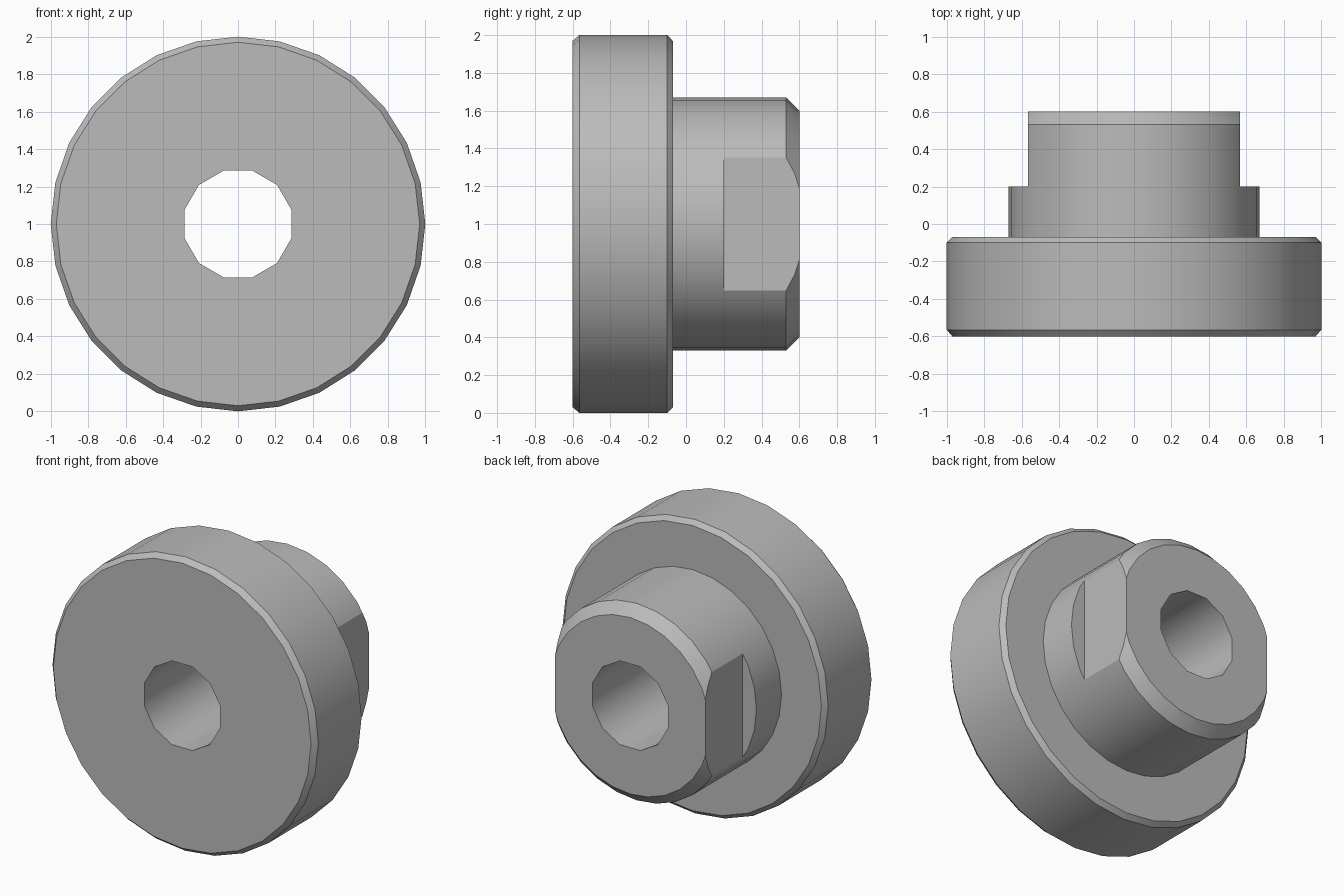
import bpy, bmesh, math
from mathutils import Matrix, Vector

cube = bpy.data.objects.get("Cube")
if cube:
    bpy.data.objects.remove(cube, do_unlink=True)

AXIS_Z = 1.0      # height of the turning axis, which runs along y
SIDES = 28

steel = bpy.data.materials.new("plain_grey")
steel.use_nodes = True
GREY = (0.5, 0.5, 0.5, 1.0)
steel.diffuse_color = GREY
steel.node_tree.nodes["Principled BSDF"].inputs["Base Color"].default_value = GREY


def make_object(name, bm):
    bmesh.ops.recalc_face_normals(bm, faces=bm.faces)
    mesh = bpy.data.meshes.new(name)
    bm.to_mesh(mesh)
    bm.free()
    mesh.materials.append(steel)
    obj = bpy.data.objects.new(name, mesh)
    bpy.context.collection.objects.link(obj)
    return obj


def turned(name, profile, sides, turn=0.0):
    """Revolve (radius, y) points about the axis and cap both ends."""
    bm = bmesh.new()
    rings = []
    for r, y in profile:
        angles = [math.tau * i / sides + turn for i in range(sides)]
        rings.append([bm.verts.new((r * math.cos(a), y, AXIS_Z + r * math.sin(a)))
                      for a in angles])
    for a, b in zip(rings, rings[1:]):
        for i in range(sides):
            j = (i + 1) % sides
            bm.faces.new((a[i], a[j], b[j], b[i]))
    bm.faces.new(rings[0])
    bm.faces.new(rings[-1])
    return make_object(name, bm)


def block(name, low, high):
    low, high = Vector(low), Vector(high)
    bm = bmesh.new()
    size = Matrix.Diagonal((*(high - low), 1.0))
    bmesh.ops.create_cube(bm, size=1.0, matrix=Matrix.Translation((low + high) / 2) @ size)
    return make_object(name, bm)


# Chamfered flange and boss, turned in one piece
body = turned("flanged_bush", [
    (0.97, -0.6), (1.0, -0.565), (1.0, -0.1), (0.97, -0.07),
    (0.67, -0.07), (0.67, 0.53), (0.6, 0.6)], SIDES)

# Through bore and the two spanner flats on the boss
cutters = [turned("bore_cutter", [(0.295, -1), (0.295, 1)], 12, math.radians(15)),
           block("left_flat_cutter", (0.565, 0.2, 0), (1.2, 1, 2)),
           block("right_flat_cutter", (-1.2, 0.2, 0), (-0.565, 1, 2))]
for cutter in cutters:
    cutter.hide_render = True
    cut = body.modifiers.new(cutter.name, "BOOLEAN")
    cut.operation = "DIFFERENCE"
    cut.solver = "EXACT"
    cut.object = cutter

# Bake the cuts, then drop the cutters
bpy.ops.object.select_all(action="DESELECT")
body.select_set(True)
bpy.context.view_layer.objects.active = body
for cutter in cutters:
    bpy.ops.object.modifier_apply(modifier=cutter.name)
    bpy.data.objects.remove(cutter, do_unlink=True)

bpy.ops.object.shade_smooth_by_angle(angle=math.radians(31))
